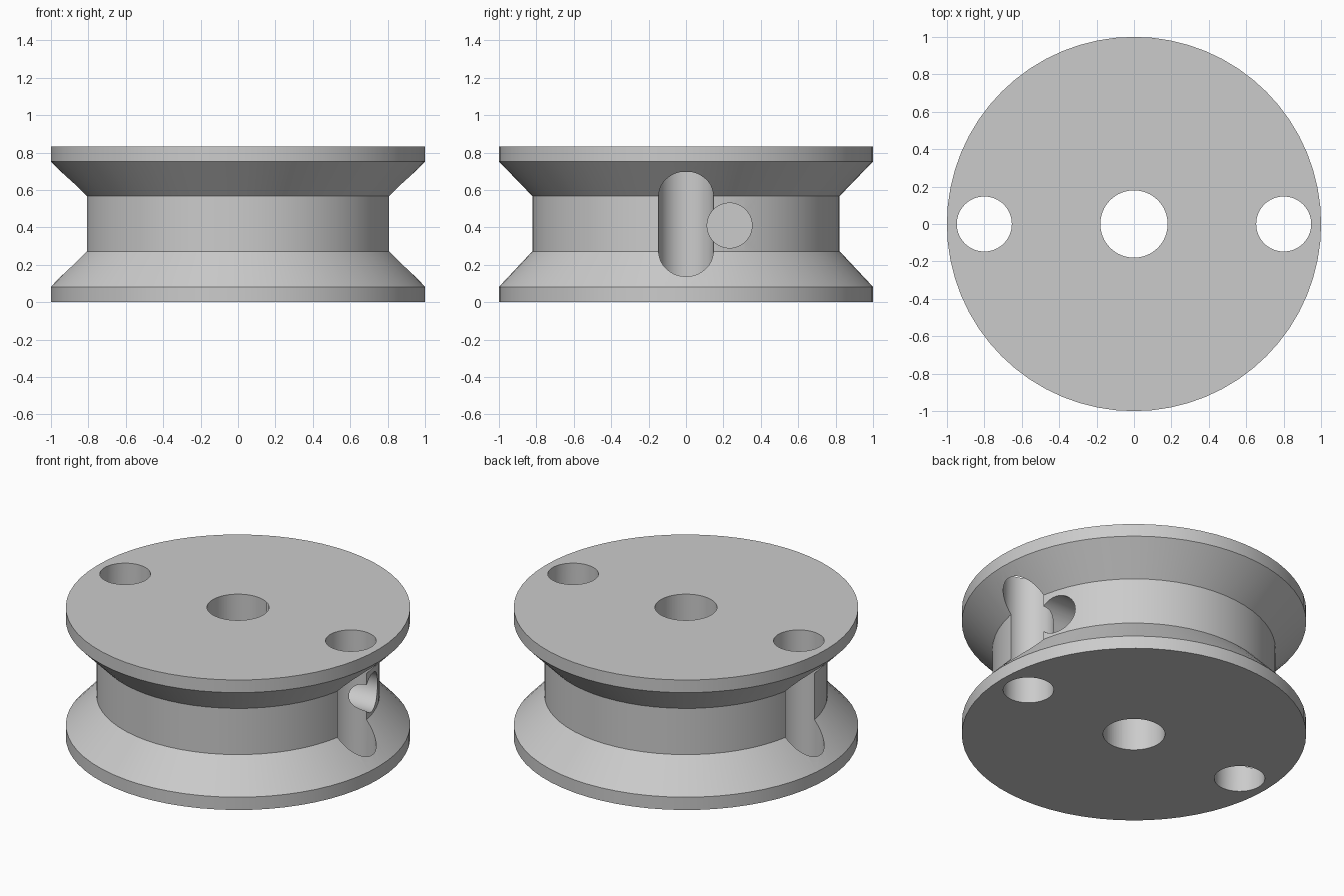
import bpy
import bmesh
from math import radians, tau
from mathutils import Matrix, Vector

cube = bpy.data.objects.get("Cube")
if cube:
    bpy.data.objects.remove(cube, do_unlink=True)

SIDES = 64
HEIGHT = 0.833

grey = bpy.data.materials.new("plain_grey")
grey.use_nodes = True
colour = (0.6, 0.6, 0.6, 1)
grey.diffuse_color = colour
grey.node_tree.nodes["Principled BSDF"].inputs["Base Color"].default_value = colour


def add_object(name, bm):
    bmesh.ops.recalc_face_normals(bm, faces=bm.faces)
    mesh = bpy.data.meshes.new(name)
    bm.to_mesh(mesh)
    bm.free()
    mesh.materials.append(grey)
    obj = bpy.data.objects.new(name, mesh)
    bpy.context.collection.objects.link(obj)
    return obj


def lathe(name, profile):
    """Revolve (radius, z) points that start and end on the axis."""
    bm = bmesh.new()
    verts = [bm.verts.new((r, 0, z)) for r, z in profile]
    edges = [bm.edges.new(pair) for pair in zip(verts, verts[1:])]
    bmesh.ops.spin(bm, geom=verts + edges, cent=(0, 0, 0), axis=(0, 0, 1),
                   angle=tau, steps=SIDES, use_merge=True)
    bmesh.ops.remove_doubles(bm, verts=bm.verts, dist=0.0001)
    return add_object(name, bm)


def drill(name, start, end, radius):
    """Cylindrical cutter between two points."""
    start, end = Vector(start), Vector(end)
    axis = end - start
    place = Matrix.Translation((start + end) / 2) @ axis.to_track_quat("Z", "Y").to_matrix().to_4x4()
    bm = bmesh.new()
    bmesh.ops.create_cone(bm, cap_ends=True, segments=SIDES, radius1=radius,
                          radius2=radius, depth=axis.length, matrix=place)
    obj = add_object(name, bm)
    obj.hide_render = True
    return obj


# Grooved wheel body
spool = lathe("spool", [(0, 0), (1, 0), (1, 0.082), (0.822, 0.272), (0.822, 0.568),
                        (1, 0.752), (1, HEIGHT), (0, HEIGHT)])

# Axle bore, two rope holes near the rim, and a blind side hole
cutters = [drill("axle_bore", (0, 0, -0.1), (0, 0, HEIGHT + 0.1), 0.18)]
for side, x in (("left", 0.8), ("right", -0.8)):
    cutters.append(drill(side + "_rope_hole", (x, 0, -0.1), (x, 0, HEIGHT + 0.1), 0.147))
cutters.append(drill("blind_side_hole", (0.3, 0.233, 0.41), (0.96, 0.233, 0.41), 0.12))

for cutter in cutters:
    cut = spool.modifiers.new(cutter.name, "BOOLEAN")
    cut.operation = "DIFFERENCE"
    cut.solver = "EXACT"
    cut.object = cutter

# Bake the cuts and drop the cutters
bpy.context.view_layer.update()
graph = bpy.context.evaluated_depsgraph_get()
baked = bpy.data.meshes.new_from_object(spool.evaluated_get(graph))
spool.modifiers.clear()
spool.data = baked
for cutter in cutters:
    bpy.data.objects.remove(cutter, do_unlink=True)

# Smooth walls with crisp rims
for obj in bpy.context.selected_objects:
    obj.select_set(False)
spool.select_set(True)
bpy.context.view_layer.objects.active = spool
bpy.ops.object.shade_smooth_by_angle(angle=radians(25))
